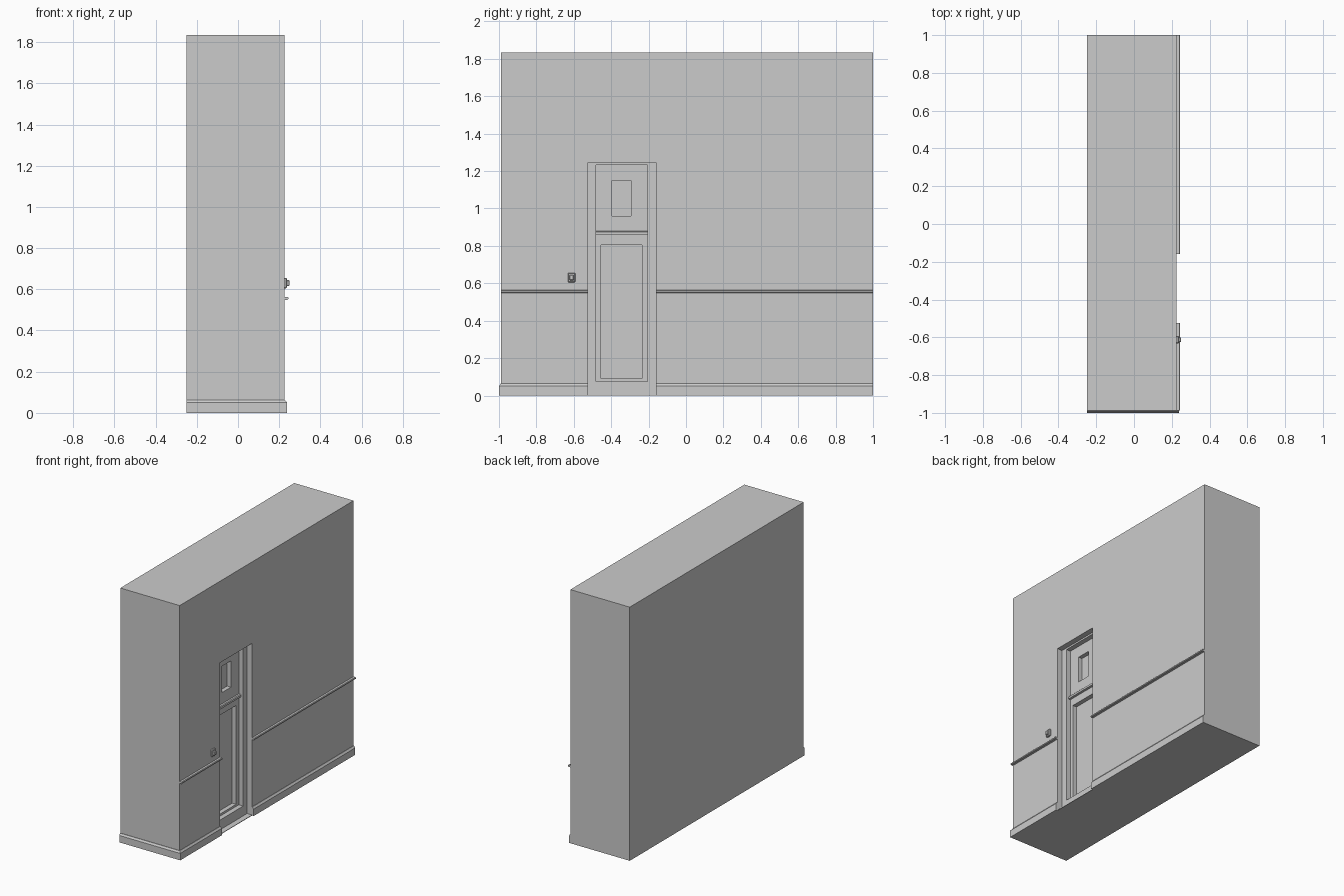
import bpy, bmesh

if "Cube" in bpy.data.objects:
    bpy.data.objects.remove(bpy.data.objects["Cube"])

FACE = 0.225                 # x of the wall's main face
FRONT = -0.988               # y of the wall's front end
DOOR = (-0.525, -0.16)       # y range of the doorway


def box(name, x, y, z):
    bm = bmesh.new()
    bmesh.ops.create_cube(bm, size=1)
    for v in bm.verts:
        for i, (a, b) in enumerate((x, y, z)):
            v.co[i] = a if v.co[i] < 0 else b
    me = bpy.data.meshes.new(name)
    bm.to_mesh(me)
    bm.free()
    ob = bpy.data.objects.new(name, me)
    bpy.context.collection.objects.link(ob)
    return ob


def carve(target, depth0, depth1, y, z):
    """Cut a rectangular recess between two depths behind the wall face."""
    cutter = box("cutter", (FACE - depth1, FACE - depth0), y, z)
    cutter.hide_render = True
    mod = target.modifiers.new("recess", 'BOOLEAN')
    mod.object = cutter
    mod.operation = 'DIFFERENCE'
    mod.solver = 'EXACT'
    bpy.context.view_layer.objects.active = target
    bpy.ops.object.modifier_apply(modifier=mod.name)
    bpy.data.objects.remove(cutter)


def moulding(name, path, profile):
    """Sweep an (outward, z) profile along (x, y, outward x, outward y) stations."""
    bm = bmesh.new()
    rings = [[bm.verts.new((x + o * nx, y + o * ny, z)) for o, z in profile]
             for x, y, nx, ny in path]
    n = len(profile)
    for a, b in zip(rings, rings[1:]):
        for i in range(n):
            j = (i + 1) % n
            bm.faces.new((a[i], a[j], b[j], b[i]))
    bm.faces.new(rings[0])
    bm.faces.new(rings[-1])
    bmesh.ops.recalc_face_normals(bm, faces=bm.faces)
    me = bpy.data.meshes.new(name)
    bm.to_mesh(me)
    bm.free()
    ob = bpy.data.objects.new(name, me)
    bpy.context.collection.objects.link(ob)


# Wall with stepped doorway
wall = box("wall", (-0.25, FACE), (FRONT, 1), (0, 1.835))
carve(wall, -0.05, 0.04, DOOR, (0.004, 1.245))
carve(wall, 0.02, 0.075, (-0.48, -0.205), (0.075, 1.233))
carve(wall, 0.055, 0.107, (-0.455, -0.235), (0.09, 0.805))    # lower panel
carve(wall, 0.055, 0.105, (-0.395, -0.295), (0.96, 1.15))     # upper window

# Ledge between door and upper panel
moulding("door_ledge",
         [(FACE - 0.075, -0.48, 1, 0), (FACE - 0.075, -0.205, 1, 0)],
         [(-0.005, 0.86), (0.018, 0.86), (0.018, 0.874), (0.013, 0.879), (-0.005, 0.879)])

# Skirting boards, the first wrapping round the front end
skirting = [(0, 0), (0.013, 0), (0.013, 0.05), (0.003, 0.063), (0, 0.063)]
moulding("skirting_near", [(-0.25, FRONT, 0, -0.92), (FACE, FRONT, 1, -0.92),
                           (FACE, DOOR[0], 1, 0)], skirting)
moulding("skirting_far", [(FACE, DOOR[1], 1, 0), (FACE, 1, 1, 0)], skirting)

# Chair rails either side of the doorway
rail = [(0, 0.549), (0.015, 0.549), (0.019, 0.552), (0.019, 0.559), (0.015, 0.563), (0, 0.563)]
for name, y0, y1 in (("rail_near", FRONT, DOOR[0]), ("rail_far", DOOR[1], 1)):
    moulding(name, [(FACE, y0, 1, 0), (FACE, y1, 1, 0)], rail)

# Light switch: plate and raised button with tapered fronts
for name, x, y, z, bev in (
        ("switch_plate", (FACE - 0.005, 0.238), (-0.632, -0.592), (0.605, 0.656), 0.004),
        ("switch_button", (0.23, 0.25), (-0.624, -0.6), (0.616, 0.644), 0.003)):
    ob = box(name, x, y, z)
    mod = ob.modifiers.new("soft_edges", 'BEVEL')
    mod.width = bev
    mod.segments = 1
